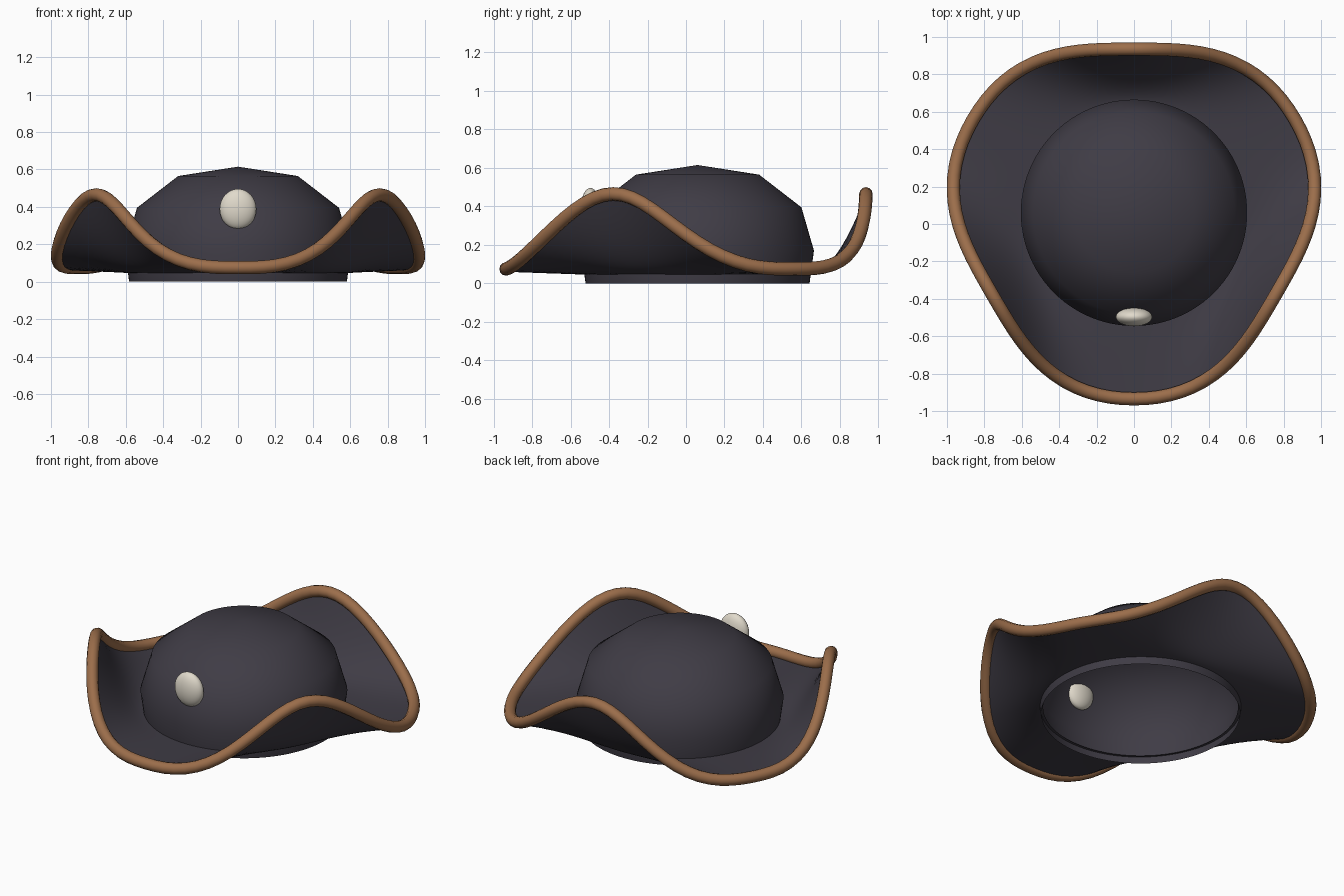
import bpy, bmesh
from math import sin, cos, pi, tau
from mathutils import Vector

if "Cube" in bpy.data.objects:
    bpy.data.objects.remove(bpy.data.objects["Cube"])

CY = 0.06      # hat axis sits a little behind the origin
SEG = 96


def material(name, rgb):
    m = bpy.data.materials.new(name)
    m.diffuse_color = (*rgb, 1)
    m.use_nodes = True
    m.node_tree.nodes["Principled BSDF"].inputs["Base Color"].default_value = m.diffuse_color
    return m


felt = material("dark_felt", (0.05, 0.045, 0.06))
trim = material("brown_trim", (0.33, 0.155, 0.07))
ivory = material("ivory", (0.75, 0.70, 0.60))


def ring_mesh(name, rings, mat, closed=False, tip=None):
    """Skin a list of equal-length closed rings; optional apex point."""
    bm = bmesh.new()
    rows = [[bm.verts.new(p) for p in ring] for ring in rings]
    pairs = list(zip(rows, rows[1:])) + ([(rows[-1], rows[0])] if closed else [])
    for a, b in pairs:
        n = len(a)
        for i in range(n):
            j = (i + 1) % n
            bm.faces.new((a[i], a[j], b[j], b[i]))
    if tip:
        apex = bm.verts.new(tip)
        last = rows[-1]
        for i in range(len(last)):
            bm.faces.new((last[i], last[(i + 1) % len(last)], apex))
    bmesh.ops.recalc_face_normals(bm, faces=bm.faces)
    me = bpy.data.meshes.new(name)
    bm.to_mesh(me)
    bm.free()
    me.materials.append(mat)
    me.polygons.foreach_set("use_smooth", [True] * len(me.polygons))
    ob = bpy.data.objects.new(name, me)
    bpy.context.collection.objects.link(ob)
    return ob


def fold(a):
    """0 at the three corners, 1 at the three turned-up sides."""
    return max(0, 0.5 - 0.5 * sin(3 * a)) ** 1.5


def polar(r, a, z):
    return Vector((r * cos(a), CY + r * sin(a), z))


angles = [tau * i / SEG for i in range(SEG)]


# brim: flat near the crown, curling up towards the folded sides
def brim_point(a, t):
    w = fold(a)
    edge = 0.995 - 0.12 * w
    return polar(0.57 + (edge - 0.57) * t, a, 0.045 + 0.015 * t + 0.405 * w * t * t)


ring_mesh("brim", [[brim_point(a, k / 12) for a in angles] for k in range(13)], felt)


# rolled trim following the brim edge
def edge_point(a):
    return polar(0.995 - 0.12 * fold(a), a, 0.075 + 0.39 * fold(a))


tube = []
for a in angles:
    c = edge_point(a)
    along = (edge_point(a + 0.01) - edge_point(a - 0.01)).normalized()
    side = along.cross(Vector((0, 0, 1))).normalized()
    up = side.cross(along)
    tube.append([c + 0.035 * (cos(q) * side + sin(q) * up)
                 for q in (tau * k / 12 for k in range(12))])
ring_mesh("brim_trim", tube, trim, closed=True)

# crown: turned from a coarse profile, open underneath
profile = [(0.582, 0.0), (0.605, 0.17), (0.54, 0.395), (0.32, 0.565)]
ring_mesh("crown", [[polar(r, a, z) for a in angles] for r, z in profile],
          felt, tip=(0, CY, 0.615))

# oval front button
bpy.ops.mesh.primitive_uv_sphere_add(segments=24, ring_count=16, radius=1,
                                     location=(0, -0.497, 0.388))
button = bpy.context.object
button.name = "front_button"
button.scale = (0.098, 0.05, 0.108)
button.data.materials.append(ivory)
bpy.ops.object.shade_smooth()
